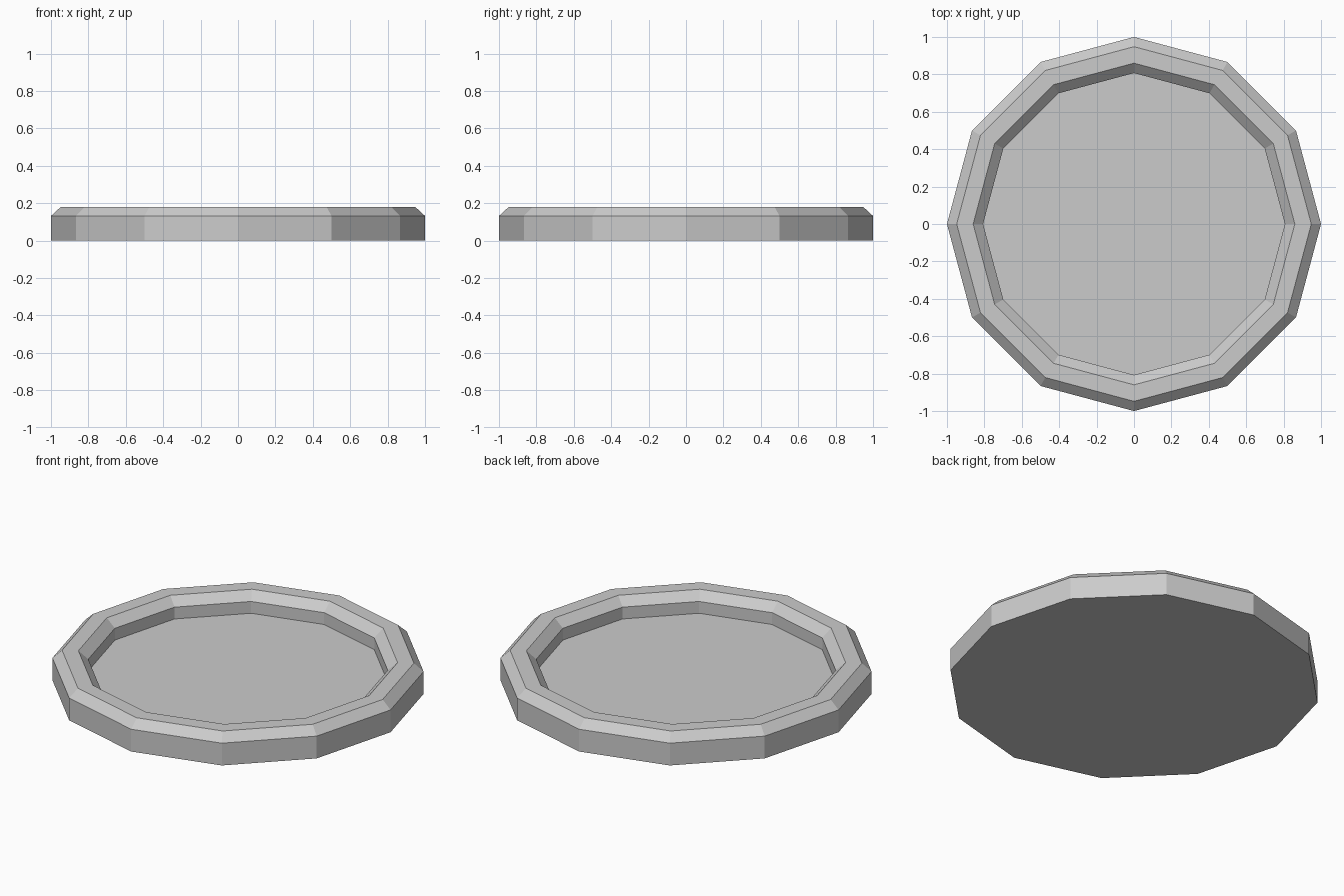
import bpy
import bmesh
from math import cos, sin, tau

if "Cube" in bpy.data.objects:
    bpy.data.objects.remove(bpy.data.objects["Cube"])

SIDES = 12
# Profile (radius, height): outer wall, outer bevel, rim top, inner bevel, inner wall
PROFILE = [(1.0, 0.0), (1.0, 0.132), (0.948, 0.18),
           (0.86, 0.18), (0.807, 0.132), (0.807, 0.062)]

bm = bmesh.new()
rings = [[bm.verts.new((r * cos(tau * i / SIDES), r * sin(tau * i / SIDES), z))
          for i in range(SIDES)] for r, z in PROFILE]

# Walls, bevels and rim
for low, high in zip(rings, rings[1:]):
    for i in range(SIDES):
        j = (i + 1) % SIDES
        bm.faces.new((low[i], low[j], high[j], high[i]))

# Underside and recessed floor
bm.faces.new(rings[0][::-1])
bm.faces.new(rings[-1])
bmesh.ops.recalc_face_normals(bm, faces=bm.faces)

mesh = bpy.data.meshes.new("round_tray")
bm.to_mesh(mesh)
bm.free()
bpy.context.collection.objects.link(bpy.data.objects.new("round_tray", mesh))
